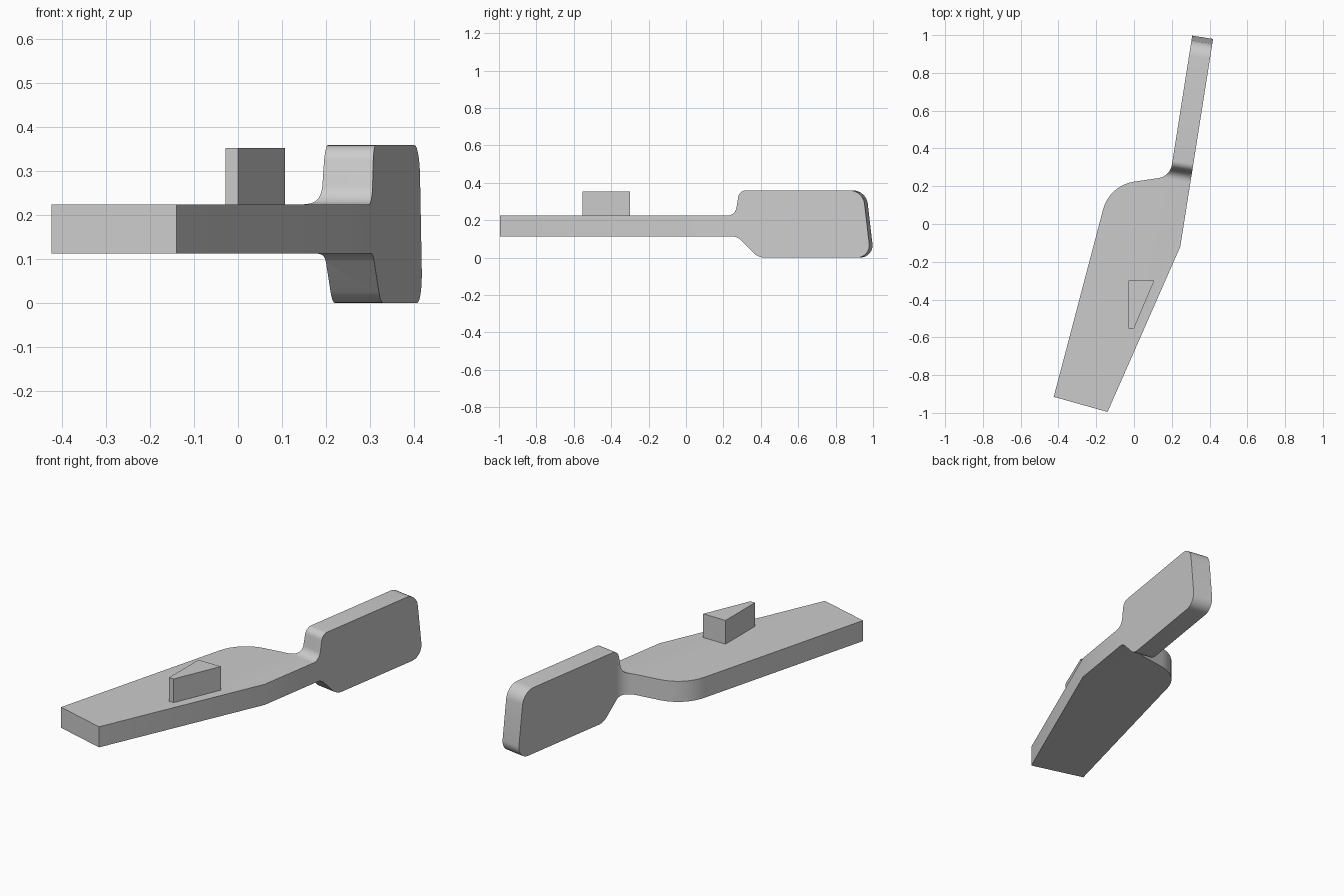
import bpy
import bmesh
import math
from mathutils import Vector

cube = bpy.data.objects.get("Cube")
if cube:
    bpy.data.objects.remove(cube, do_unlink=True)

grey = bpy.data.materials.new("plain grey")
grey.use_nodes = True
grey.diffuse_color = (0.6, 0.6, 0.6, 1)
grey.node_tree.nodes["Principled BSDF"].inputs["Base Color"].default_value = (0.6, 0.6, 0.6, 1)


def rounded(corners, steps=8):
    """Outline from (x, y, radius) corners, each filleted with an arc."""
    out = []
    for i, (x, y, r) in enumerate(corners):
        p = Vector((x, y))
        if r == 0:
            out.append(p)
            continue
        a = (Vector(corners[i - 1][:2]) - p).normalized()
        b = (Vector(corners[(i + 1) % len(corners)][:2]) - p).normalized()
        half = a.angle(b) / 2
        centre = p + (a + b).normalized() * (r / math.sin(half))
        start = p + a * (r / math.tan(half)) - centre
        end = p + b * (r / math.tan(half)) - centre
        sweep = start.angle(end)
        for k in range(steps + 1):
            t = k / steps
            out.append(centre + (start * math.sin((1 - t) * sweep)
                                 + end * math.sin(t * sweep)) / math.sin(sweep))
    return out


def prism(name, points, push):
    """Solid made by pushing a closed outline along a vector."""
    bm = bmesh.new()
    face = bm.faces.new([bm.verts.new(p) for p in points])
    result = bmesh.ops.extrude_face_region(bm, geom=[face], use_keep_orig=True)
    moved = [g for g in result["geom"] if isinstance(g, bmesh.types.BMVert)]
    bmesh.ops.translate(bm, verts=moved, vec=push)
    bmesh.ops.recalc_face_normals(bm, faces=bm.faces[:])
    mesh = bpy.data.meshes.new(name)
    bm.to_mesh(mesh)
    bm.free()
    mesh.materials.append(grey)
    obj = bpy.data.objects.new(name, mesh)
    bpy.context.collection.objects.link(obj)
    return obj


# Direction of the upright paddle, and its thickness direction
bend = Vector((0.245, -0.12, 0))
along = Vector((0.156, 0.988, 0)).normalized()
across = Vector((-along.y, along.x, 0))
tip = bend + along * 1.4
tip_left = tip + across * 0.112

# Outline from above: flat handle running into the thin paddle
plan = rounded([(-0.425, -0.915, 0), (-0.14, -0.995, 0), (bend.x, bend.y, 0),
                (tip.x, tip.y, 0), (tip_left.x, tip_left.y, 0),
                (0.191, 0.252, 0.085), (-0.13, 0.205, 0.2)])
body = prism("handle_and_paddle", [(p.x, p.y, -0.2) for p in plan], Vector((0, 0, 0.8)))

# Outline from the side: flat slab, neck and rounded paddle
side = rounded([(-1.5, 0.112, 0), (-1.5, 0.224, 0),
                (0.263, 0.224, 0.05), (0.285, 0.359, 0.04),
                (0.946, 0.359, 0.08), (0.988, 0, 0.065),
                (0.385, 0, 0.085), (0.275, 0.112, 0.06)])
cutter = prism("side_cutter",
               [bend + along * ((p.x + 0.12) / along.y) + across * -1 + Vector((0, 0, p.y))
                for p in side], across * 3)
cutter.hide_render = True

# Keep only what both outlines share
cut = body.modifiers.new("side shape", 'BOOLEAN')
cut.operation = 'INTERSECT'
cut.solver = 'EXACT'
cut.object = cutter
bpy.ops.object.select_all(action='DESELECT')
bpy.context.view_layer.objects.active = body
body.select_set(True)
bpy.ops.object.modifier_apply(modifier=cut.name)
bpy.data.objects.remove(cutter, do_unlink=True)
bpy.ops.object.shade_smooth_by_angle(angle=math.radians(30))

# Wedge-shaped stop on top of the handle
prism("wedge_stop", [(-0.028, -0.3, 0.224), (0.107, -0.3, 0.224),
                     (0, -0.553, 0.224), (-0.028, -0.553, 0.224)], Vector((0, 0, 0.129)))
